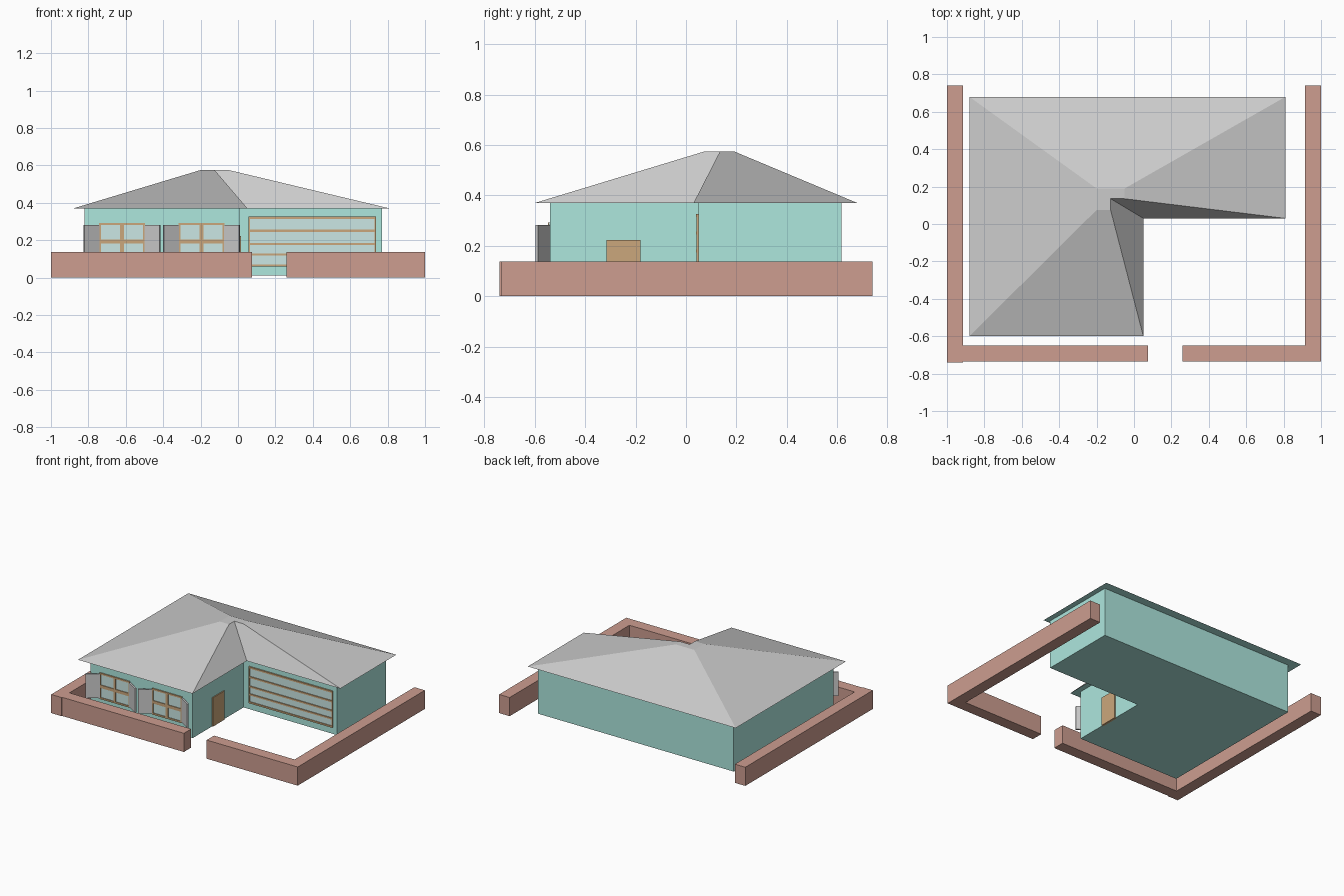
import bpy, bmesh
from mathutils import Matrix, Vector
from math import atan2

if "Cube" in bpy.data.objects:
    bpy.data.objects.remove(bpy.data.objects["Cube"])


def material(name, rgb):
    m = bpy.data.materials.new(name)
    m.diffuse_color = (*rgb, 1)
    m.use_nodes = True
    m.node_tree.nodes["Principled BSDF"].inputs["Base Color"].default_value = m.diffuse_color
    return m


TEAL = material("teal_paint", (0.42, 0.80, 0.73))
WOOD = material("wood", (0.60, 0.39, 0.20))
BRICK = material("brick", (0.61, 0.34, 0.28))
GLASS = material("glass", (0.60, 0.80, 0.78))
SLATE = material("slate", (0.60, 0.60, 0.60))


def finish(name, bm, mat):
    bmesh.ops.recalc_face_normals(bm, faces=bm.faces)
    me = bpy.data.meshes.new(name)
    bm.to_mesh(me)
    bm.free()
    ob = bpy.data.objects.new(name, me)
    bpy.context.collection.objects.link(ob)
    me.materials.append(mat)
    return ob


def add_box(bm, x0, x1, y0, y1, z0, z1):
    size = Matrix.Diagonal((x1 - x0, y1 - y0, z1 - z0, 1))
    mid = Matrix.Translation(((x0 + x1) / 2, (y0 + y1) / 2, (z0 + z1) / 2))
    bmesh.ops.create_cube(bm, size=1, matrix=mid @ size)


def boxes(name, mat, *dims):
    bm = bmesh.new()
    for d in dims:
        add_box(bm, *d)
    return finish(name, bm, mat)


def loft(name, mat, rings, cap_start=True, cap_end=True):
    """Join successive (outline, z) rings with quads."""
    bm = bmesh.new()
    loops = [[bm.verts.new((x, y, z)) for x, y in pts] for pts, z in rings]
    for a, b in zip(loops, loops[1:]):
        n = len(a)
        for i in range(n):
            j = (i + 1) % n
            bm.faces.new((a[i], a[j], b[j], b[i]))
    if cap_start:
        bm.faces.new(loops[0])
    if cap_end:
        bm.faces.new(loops[-1])
    return finish(name, bm, mat)


def ell(x0, x1, x2, y0, y1, y2):
    """L outline: left wing x0..x1, right wing out to x2 behind y1."""
    return [(x0, y2), (x2, y2), (x2, y1), (x1, y1), (x1, y0), (x0, y0)]


# House body with the painted soffit under the eaves
FLOOR, EAVE, RIDGE = 0.01, 0.37, 0.575
body = ell(-0.82, 0.01, 0.77, -0.54, 0.05, 0.617)
eaves = ell(-0.88, 0.05, 0.81, -0.60, 0.03, 0.68)
ridge = ell(-0.20, -0.125, -0.05, 0.075, 0.135, 0.19)
loft("house_walls", TEAL, [(body, FLOOR), (body, EAVE), (eaves, EAVE)], cap_end=False)

# Hipped roof with a small flat top
loft("roof", SLATE, [(eaves, EAVE), (ridge, RIDGE)], cap_start=False)

# Garden walls, open at the back and at the driveway
H = 0.137
boxes("left_garden_wall", BRICK, (-1, -0.915, -0.74, 0.74, 0, H))
boxes("front_garden_wall", BRICK, (-0.915, 0.075, -0.735, -0.65, 0, H))
corner = [(0.26, -0.735), (1, -0.735), (1, 0.74), (0.915, 0.74), (0.915, -0.65), (0.26, -0.65)]
loft("right_garden_wall", BRICK, [(corner, 0), (corner, H)])

# Garage front: glass panel with wooden rails and edge strips
gx0, gx1, gy = 0.06, 0.735, 0.05
boxes("garage_glass", GLASS, (gx0, gx1, gy - 0.004, gy + 0.01, 0.06, 0.325))
boxes("garage_rails", WOOD,
      *[(gx0, gx1, gy - 0.01, gy + 0.01, z - 0.006, z + 0.006)
        for z in (0.064, 0.123, 0.18, 0.25, 0.32)],
      *[(x - 0.004, x + 0.004, gy - 0.009, gy + 0.01, 0.058, 0.326) for x in (gx0, gx1)])

# Front door on the inner side wall
boxes("front_door", WOOD, (0.0, 0.017, -0.315, -0.18, FLOOR, 0.222))


# Angled window shutter from hinge to free end
def shutter(name, hinge, free):
    d = Vector(free) - Vector(hinge)
    ob = boxes(name, SLATE, (0, d.length, -0.006, 0.006, 0.105, 0.282))
    turn = Matrix.Rotation(atan2(d.y, d.x), 4, 'Z')
    ob.data.transform(Matrix.Translation((*hinge, 0)) @ turn)


# Two front windows, each with frame, cross bars and shutters
wy = -0.54
for side, cx in (("left", -0.62), ("right", -0.195)):
    a, b, z0, z1 = cx - 0.122, cx + 0.122, 0.10, 0.292
    boxes(side + "_window_glass", GLASS, (a, b, wy - 0.003, wy + 0.01, z0, z1))
    y0, y1 = wy - 0.008, wy + 0.01
    boxes(side + "_window_frame", WOOD,
          (a, b, y0, y1, z1 - 0.012, z1), (a, b, y0, y1, z0, z0 + 0.012),
          (a, a + 0.01, y0, y1, z0, z1), (b - 0.01, b, y0, y1, z0, z1),
          (cx - 0.01, cx + 0.01, y0, y1, z0, z1), (a, b, y0, y1, 0.182, 0.204))
    for end, s in (("left", -1), ("right", 1)):
        shutter(f"{side}_window_{end}_shutter",
                (cx + s * 0.118, wy), (cx + s * 0.203, wy - 0.053))
